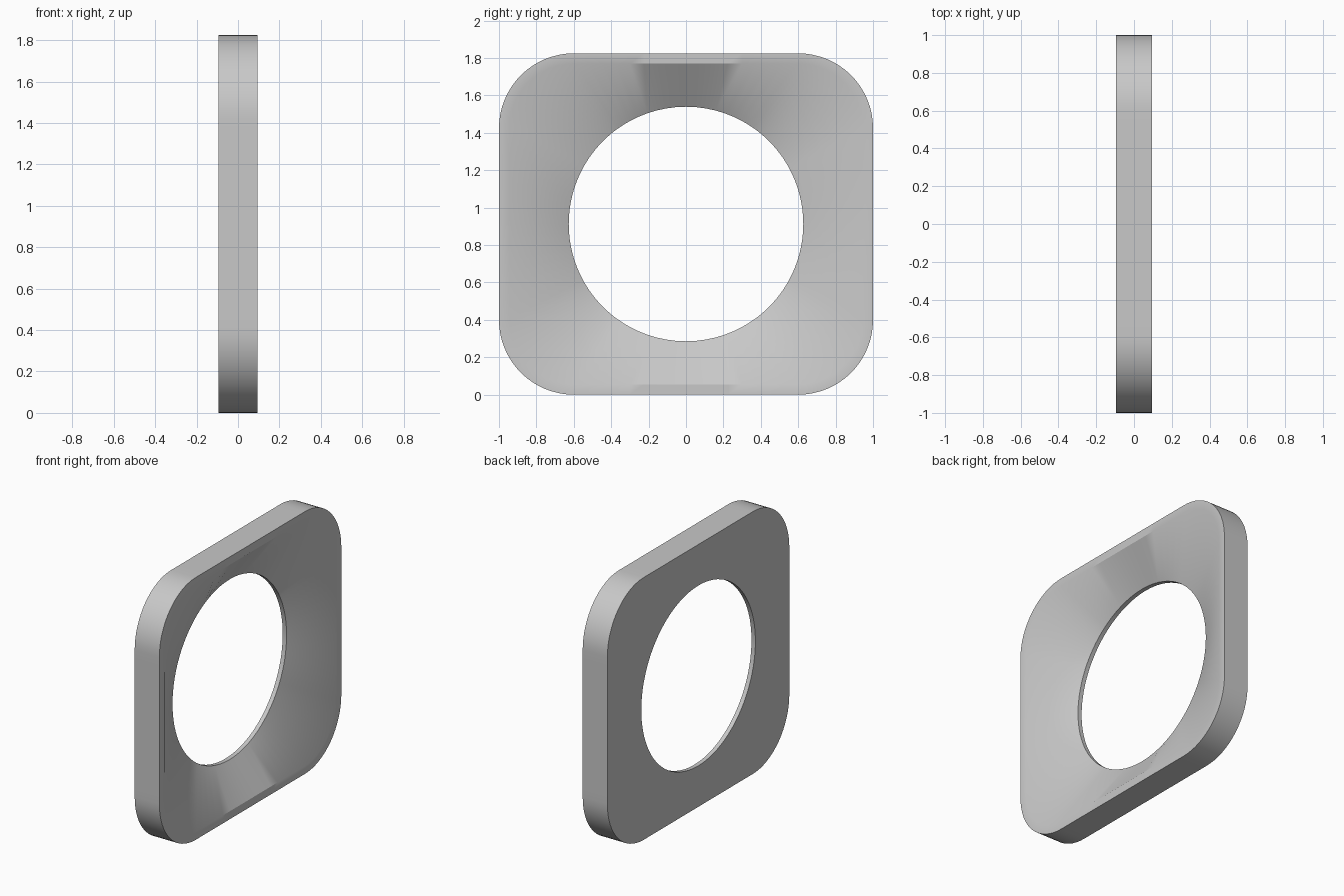
import bpy, bmesh, math

if "Cube" in bpy.data.objects:
    bpy.data.objects.remove(bpy.data.objects["Cube"])

HALF_Y, HALF_Z, CORNER = 1.0, 0.9125, 0.40
HALF_T, RIM, HOLE, LIP = 0.095, 0.055, 0.627, 0.03
ARC, SIDE = 16, 16


def rounded_rect(inset):
    """Rounded rectangle outline in (y, z), counter-clockwise."""
    cy, cz, r = HALF_Y - CORNER, HALF_Z - CORNER, CORNER - inset
    corners = [(cy, cz), (-cy, cz), (-cy, -cz), (cy, -cz)]
    pts = []
    for k, (a, b) in enumerate(corners):
        for i in range(ARC + 1):
            t = math.pi / 2 * (k + i / ARC)
            pts.append((a + r * math.cos(t), b + r * math.sin(t)))
        # subdivide the straight side up to the next corner
        t = math.pi / 2 * (k + 1)
        nxt = corners[(k + 1) % 4]
        end = (nxt[0] + r * math.cos(t), nxt[1] + r * math.sin(t))
        start = pts[-1]
        for i in range(1, SIDE):
            f = i / SIDE
            pts.append(tuple(s + (e - s) * f for s, e in zip(start, end)))
    return pts


outer = rounded_rect(0)
inner = rounded_rect(RIM)
hole = [(HOLE * y / math.hypot(y, z), HOLE * z / math.hypot(y, z)) for y, z in inner]

# Rings in order: flat back, outer wall, front rim, sloping dish, hole wall
rings = [(-HALF_T, hole), (-HALF_T, outer), (HALF_T, outer),
         (HALF_T, inner), (-HALF_T + LIP, hole)]
bm = bmesh.new()
loops = [[bm.verts.new((x, y, z + HALF_Z)) for y, z in pts] for x, pts in rings]
n = len(outer)
for k, a in enumerate(loops):
    b = loops[(k + 1) % len(loops)]
    for i in range(n):
        j = (i + 1) % n
        bm.faces.new((a[i], a[j], b[j], b[i]))
bmesh.ops.recalc_face_normals(bm, faces=bm.faces)

mesh = bpy.data.meshes.new("dished_plate")
bm.to_mesh(mesh)
bm.free()
plate = bpy.data.objects.new("dished_plate", mesh)
bpy.context.collection.objects.link(plate)

grey = bpy.data.materials.new("light_grey")
grey.diffuse_color = (0.58, 0.58, 0.58, 1)
grey.use_nodes = True
grey.node_tree.nodes["Principled BSDF"].inputs["Base Color"].default_value = grey.diffuse_color
mesh.materials.append(grey)

bpy.context.view_layer.objects.active = plate
plate.select_set(True)
bpy.ops.object.shade_smooth_by_angle(angle=math.radians(30))
